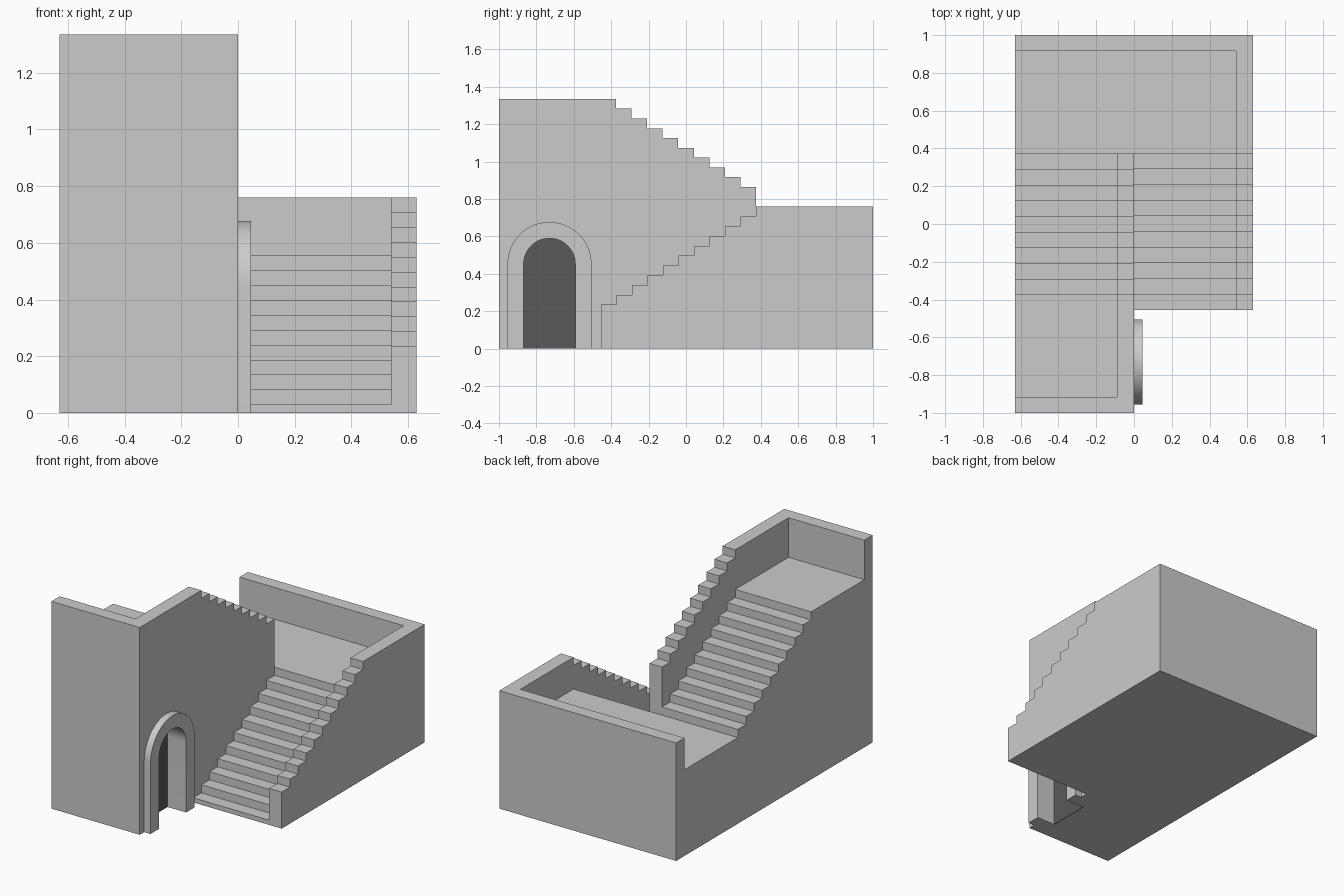
import bpy, bmesh, math

if "Cube" in bpy.data.objects:
    bpy.data.objects.remove(bpy.data.objects["Cube"])

W, L = 0.63, 1.0            # half width, half length
T = 0.09                    # wall thickness
RUN, RISE = 0.083, 0.0525   # tread depth, riser height
Y0, Y1 = -0.455, 0.373      # foot of lower flight, landing edge
YU = -0.373                 # top of upper flight
LAND, TOP = 0.555, 1.08     # landing heights
Z_LAND, Z_TOP = 0.76, 1.335 # wall heights
YIN = L - 0.085             # inner face of end walls
DOOR_Y, SPRING, R_IN, R_OUT = -0.73, 0.452, 0.138, 0.225


def prism(name, profile, x0, x1, smooth=False):
    """Extrude a (y, z) outline from x0 to x1."""
    bm = bmesh.new()
    face = bm.faces.new([bm.verts.new((x0, y, z)) for y, z in profile])
    ext = bmesh.ops.extrude_face_region(bm, geom=[face])
    moved = [v for v in ext["geom"] if isinstance(v, bmesh.types.BMVert)]
    bmesh.ops.translate(bm, vec=(x1 - x0, 0, 0), verts=moved)
    bmesh.ops.recalc_face_normals(bm, faces=bm.faces)
    me = bpy.data.meshes.new(name)
    bm.to_mesh(me)
    bm.free()
    ob = bpy.data.objects.new(name, me)
    bpy.context.collection.objects.link(ob)
    if smooth:
        bpy.ops.object.select_all(action='DESELECT')
        ob.select_set(True)
        bpy.context.view_layer.objects.active = ob
        bpy.ops.object.shade_smooth_by_angle(angle=math.radians(30))
    return ob


def steps(y, z, n, run, rise):
    """Outline of n treads, starting at the front edge of the first."""
    pts = []
    for i in range(n):
        pts += [(y + i * run, z + i * rise), (y + (i + 1) * run, z + i * rise)]
    return pts


def arch(r, seg=32):
    """Round-topped opening outline, from low y to high y."""
    a = [math.pi * (1 - i / seg) for i in range(seg + 1)]
    curve = [(DOOR_Y + r * math.cos(t), SPRING + r * math.sin(t)) for t in a]
    return [(DOOR_Y - r, 0)] + curve + [(DOOR_Y + r, 0)]


# Lower flight and outer stepped wall
run = (Y1 - Y0) / 10
prism("lower_flight", [(Y0, 0)] + steps(Y0, 0.03, 10, run, RISE)
      + [(Y1, 0)], 0, W - T)
prism("outer_wall", [(Y0, 0)] + steps(Y0, 0.235, 10, run, RISE)
      + [(Y1, Z_LAND), (L, Z_LAND), (L, 0)], W - T, W)

# Middle landing and its back parapet
prism("middle_landing", [(Y1, 0), (Y1, LAND), (YIN, LAND), (YIN, 0)], -W, W - T)
prism("back_parapet", [(YIN, 0), (YIN, Z_LAND), (L, Z_LAND), (L, 0)], -W, W - T)

# Upper flight with top landing and front parapet
run = (Y1 - YU) / 9
prism("upper_flight", [(-L, 0), (-L, Z_TOP), (-YIN, Z_TOP), (-YIN, TOP), (YU, TOP)]
      + steps(YU, TOP - RISE, 9, run, -RISE) + [(Y1, 0)], -W, -T)

# Dividing wall with stepped top and arched doorway
drop = (Z_TOP - 0.865) / 9
prism("dividing_wall", [(-L, 0), (-L, Z_TOP), (YU, Z_TOP)]
      + steps(YU, Z_TOP - drop, 9, run, -drop) + [(Y1, 0)]
      + arch(R_IN)[::-1], -T, 0, True)

# Raised arch surround
prism("door_surround", arch(R_OUT) + arch(R_IN)[::-1], 0, 0.045, True)

# Dark back of the doorway
panel = prism("doorway_back", arch(R_IN), -T, -T + 0.003)
dark = bpy.data.materials.new("dark")
dark.diffuse_color = (0.1, 0.1, 0.1, 1)
dark.use_nodes = True
dark.node_tree.nodes["Principled BSDF"].inputs["Base Color"].default_value = dark.diffuse_color
panel.data.materials.append(dark)
